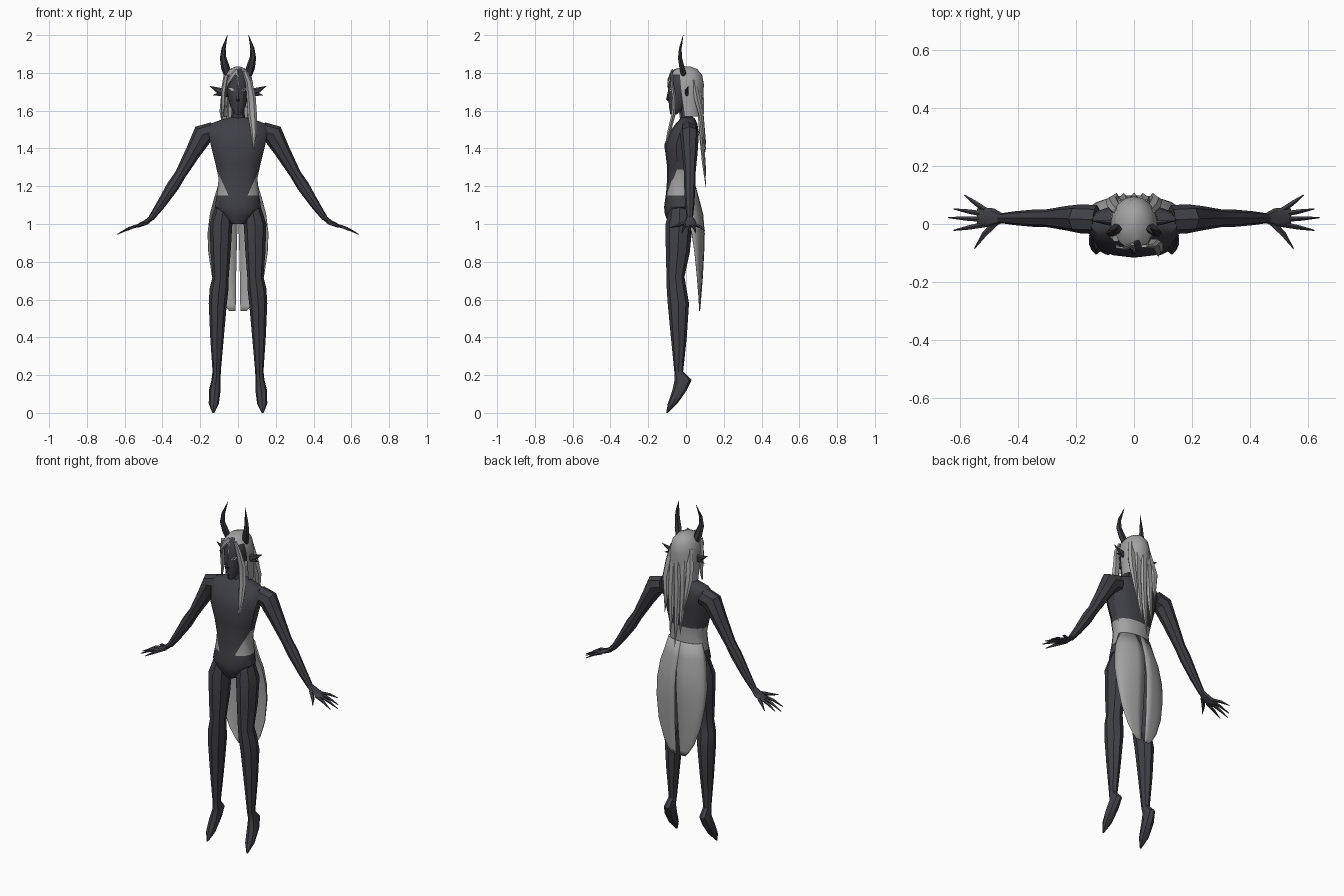
import bpy, bmesh, math
from mathutils import Vector


def material(name, rgb):
    m = bpy.data.materials.new(name)
    m.diffuse_color = (*rgb, 1)
    return m


DARK = material("dark_slate", (0.050, 0.050, 0.064))
HORN = material("horn_charcoal", (0.036, 0.036, 0.044))
GREY = material("ash_grey", (0.36, 0.36, 0.36))
PALE = material("pale_eye", (0.60, 0.60, 0.60))


def finish(name, verts, faces, mats, sym=False, rule=None, cuts=(), drop=None, closed=True, angle=32):
    """Build an object, optionally mirrored, plane-cut, trimmed and coloured by rule."""
    bm = bmesh.new()
    for s in ((1, -1) if sym else (1,)):
        vs = [bm.verts.new((v[0] * s, v[1], v[2])) for v in verts]
        for f in faces:
            bm.faces.new([vs[i] for i in (f if s == 1 else reversed(f))])
    if closed:
        bmesh.ops.recalc_face_normals(bm, faces=bm.faces[:])
    for co, no in cuts:
        bmesh.ops.bisect_plane(bm, geom=bm.verts[:] + bm.edges[:] + bm.faces[:],
                               plane_co=co, plane_no=no, dist=1e-5)
    if drop:
        bad = [f for f in bm.faces if drop(f.calc_center_median())]
        bmesh.ops.delete(bm, geom=bad, context='FACES')
    if rule:
        for f in bm.faces:
            f.material_index = rule(f.calc_center_median())
    me = bpy.data.meshes.new(name)
    bm.to_mesh(me)
    bm.free()
    for m in mats:
        me.materials.append(m)
    me.shade_smooth()
    me.set_sharp_from_angle(angle=math.radians(angle))
    ob = bpy.data.objects.new(name, me)
    bpy.context.collection.objects.link(ob)
    return ob


def skin(rings, n):
    """Faces joining consecutive rings of n vertices, with end caps."""
    faces = [[r * n + i, r * n + (i + 1) % n, (r + 1) * n + (i + 1) % n, (r + 1) * n + i]
             for r in range(rings - 1) for i in range(n)]
    return faces + [list(range(n))[::-1], list(range((rings - 1) * n, rings * n))]


def power(a, e):
    return math.copysign(abs(a) ** e, a)


def loft(name, rings, n, mats, e=1.0, **kw):
    """Horizontal cross-sections: (z, centre x, half width, front y, back y)."""
    verts = []
    for z, cx, w, yf, yb in rings:
        for i in range(n):
            a = math.tau * i / n + math.pi / 2
            verts.append((cx + w * power(math.cos(a), e),
                          (yf + yb) / 2 + (yb - yf) / 2 * power(math.sin(a), e), z))
    return finish(name, verts, skin(len(rings), n), mats, **kw)


def tube(name, pts, n, mats, **kw):
    """Sections across a path: (x, y, z, half width, half depth toward y)."""
    P = [Vector(p[:3]) for p in pts]
    verts = []
    for k, p in enumerate(pts):
        t = (P[min(k + 1, len(P) - 1)] - P[max(k - 1, 0)]).normalized()
        v = (Vector((0, 1, 0)) - t * t.y).normalized()
        u = t.cross(v)
        for i in range(n):
            a = math.tau * i / n
            verts.append(P[k] + u * p[3] * math.cos(a) + v * p[4] * math.sin(a))
    return finish(name, verts, skin(len(pts), n), mats, **kw)


# torso, with the waist wrap cut into its sides and back
def wrap(c):
    front = 1.15 < c.z < 1.29 and c.z < 1.15 + 2.2 * (abs(c.x) - 0.05)
    return 1 if front or (c.y > 0 and c.z < 1.29) else 0


loft("torso", [(1.00, 0, .035, -.09, -.01), (1.05, 0, .09, -.112, .03), (1.09, 0, .125, -.116, .05),
               (1.17, 0, .112, -.105, .05), (1.24, 0, .105, -.10, .045), (1.32, 0, .122, -.102, .05),
               (1.42, 0, .148, -.115, .062), (1.49, 0, .16, -.085, .068), (1.53, 0, .15, -.055, .06),
               (1.553, 0, .09, -.035, .05), (1.565, 0, .04, -.025, .04)], 14, [DARK, GREY], e=0.85,
     rule=wrap, cuts=[((0, 0, 1.29), (0, 0, 1)), ((0, 0, 1.15), (0, 0, 1)), ((0, 0, 0), (0, 1, 0)),
                      ((.05, 0, 1.15), (-2.2, 0, 1)), ((-.05, 0, 1.15), (2.2, 0, 1))])

# legs running down into pointed feet
loft("leg", [(1.09, .075, .045, -.085, .02), (1.00, .09, .06, -.108, .035), (.85, .092, .053, -.107, .02),
             (.72, .092, .043, -.103, -.008), (.66, .10, .05, -.102, .002), (.58, .107, .048, -.097, .016),
             (.40, .111, .036, -.08, .004), (.22, .113, .022, -.062, -.015), (.175, .116, .024, -.06, .03),
             (.12, .123, .031, -.072, .004), (.05, .128, .027, -.096, -.045),
             (.0, .131, .005, -.105, -.095)], 8, [DARK], sym=True)

# arms and hands
tube("arm", [(.13, .015, 1.49, .05, .05), (.185, .018, 1.475, .057, .05), (.235, .02, 1.385, .042, .042),
             (.305, .02, 1.262, .03, .03), (.345, .02, 1.20, .033, .03), (.41, .02, 1.10, .024, .024),
             (.46, .02, 1.03, .016, .017)], 8, [DARK], sym=True)
tube("palm", [(.45, .02, 1.04, .013, .015), (.485, .022, 1.01, .014, .032),
              (.53, .024, .99, .010, .034), (.54, .024, .986, .006, .03)], 8, [DARK], sym=True)
for k, (y0, tx, ty, tz) in enumerate([(.05, .585, .10, .965), (.034, .622, .052, .952),
                                      (.016, .64, .022, .945), (-.002, .622, -.022, .952)]):
    tube(f"finger_{k + 1}", [(.515, y0, .995, .009, .010),
                             ((.515 + tx) / 2, (y0 + ty) / 2, (.995 + tz) / 2 + .006, .008, .008),
                             (tx, ty, tz, .002, .002)], 5, [DARK], sym=True)
tube("thumb", [(.475, .005, 1.01, .010, .012), (.515, -.035, .995, .009, .010),
               (.55, -.085, .98, .002, .002)], 5, [DARK], sym=True)

# neck and head
loft("neck", [(1.53, 0, .045, -.03, .045), (1.58, 0, .035, -.03, .035),
              (1.66, 0, .034, -.035, .035)], 8, [DARK])
head = loft("head", [(1.58, 0, .016, -.083, -.05), (1.62, 0, .04, -.09, .0), (1.68, 0, .055, -.094, .04),
                     (1.74, 0, .062, -.094, .06), (1.79, 0, .055, -.078, .06),
                     (1.82, 0, .03, -.04, .03)], 12, [DARK])

# eyes: thin plates laid on the face
bpy.context.view_layer.update()
eye = []
for x, z in [(.018, 1.708), (.034, 1.704), (.048, 1.72), (.032, 1.72)]:
    hit, loc, nor, idx = head.ray_cast(Vector((x, -1, z)), Vector((0, 1, 0)))
    eye.append((x, (loc.y if hit else -.08) - .003, z))
finish("eye", eye, [[0, 1, 2, 3]], [PALE], sym=True, closed=False)

# nose
tube("nose", [(0, -.09, 1.71, .006, .004), (0, -.098, 1.66, .010, .008),
              (0, -.09, 1.65, .006, .004)], 5, [DARK])

# forked ears
tube("ear_upper", [(.05, .0, 1.695, .024, .012), (.10, .006, 1.705, .017, .008),
                   (.15, .012, 1.73, .001, .001)], 6, [DARK], sym=True)
tube("ear_lower", [(.05, .0, 1.69, .018, .010), (.09, .006, 1.69, .013, .008),
                   (.132, .012, 1.682, .001, .001)], 6, [DARK], sym=True)

# curved horns
tube("horn", [(.055, -.012, 1.79, .02, .016), (.067, -.022, 1.83, .023, .015),
              (.079, -.032, 1.88, .017, .012), (.076, -.03, 1.93, .011, .008),
              (.056, -.015, 2.0, .001, .001)], 6, [HORN], sym=True)


# hair cap, open over the face and at the parting
def face_gap(c):
    if c.z < 1.575 or c.z > 1.79:
        return c.z < 1.575 or (0 < c.x < .03 and c.y < -.05)
    return c.y < (-.045 if c.z > 1.74 else -.012)


loft("hair_cap", [(1.57, 0, .082, -.05, .085), (1.66, 0, .081, -.07, .09), (1.74, 0, .08, -.088, .095),
                  (1.79, 0, .07, -.088, .085), (1.82, 0, .045, -.06, .06), (1.833, 0, .012, -.015, .025)],
     16, [GREY], drop=face_gap)

# long back locks
for k, (x, tx, tz) in enumerate([(-.068, -.06, 1.42), (-.036, -.035, 1.27), (0, .0, 1.19),
                                 (.036, .03, 1.25), (.068, .065, 1.38)]):
    h = 1.74 - tz
    y = .072 - abs(x) * .3
    tube(f"back_lock_{k + 1}", [(x * .8, y - .01, 1.76, .018, .014), (x, y + .008, 1.66, .024, .018),
                                (x * 1.1, .08, 1.74 - h * .45, .023, .014),
                                ((x + tx) / 2, .092, 1.74 - h * .75, .014, .009),
                                (tx, .106, tz, .001, .001)], 6, [GREY])

# front locks: a long one over the shoulder, a shorter one on the other side, and the fringe
tube("front_lock_long", [(.035, -.076, 1.81, .012, .006), (.058, -.076, 1.75, .018, .008),
                         (.070, -.062, 1.67, .024, .012), (.076, -.066, 1.58, .024, .012),
                         (.084, -.092, 1.48, .016, .010), (.084, -.112, 1.395, .001, .001)], 6, [GREY])
tube("front_lock_short", [(-.062, -.05, 1.79, .014, .012), (-.077, -.035, 1.70, .014, .016),
                          (-.078, -.03, 1.63, .011, .014), (-.085, -.03, 1.56, .004, .003)], 6, [GREY])
tube("fringe_side", [(-.005, -.07, 1.815, .010, .006), (-.03, -.084, 1.785, .015, .007),
                     (-.052, -.082, 1.75, .010, .006), (-.062, -.07, 1.71, .001, .001)], 6, [GREY])
tube("fringe_strand", [(-.006, -.072, 1.81, .007, .005), (0, -.093, 1.77, .006, .004),
                       (.006, -.099, 1.72, .001, .001)], 5, [GREY])

# coat tails: two curved panels with a slit down the back
rows = [(1.20, .106, 0, 0, .05), (1.12, .13, 0, 0, .072), (1.05, .148, .001, .015, .09),
        (.95, .16, .004, .03, .098), (.85, .156, .007, .045, .095), (.72, .136, .01, .058, .088),
        (.62, .10, .011, .066, .08), (.57, .07, .012, .069, .076), (.54, .045, .012, .07, .073)]
COLS = 6
verts = []
for z, wo, xi, ys, yb in rows:
    for c in range(COLS):
        a = math.pi / 2 * c / (COLS - 1)
        verts.append((xi + (wo - xi) * math.sin(a), ys + (yb - ys) * math.cos(a), z))
faces = [[r * COLS + c, (r + 1) * COLS + c, (r + 1) * COLS + c + 1, r * COLS + c + 1]
         for r in range(len(rows) - 1) for c in range(COLS - 1)]
tails = finish("coat_tail", verts, [f[::-1] for f in faces], [GREY], sym=True, closed=False)
solid = tails.modifiers.new("thickness", 'SOLIDIFY')
solid.thickness = 0.003
solid.offset = 0
